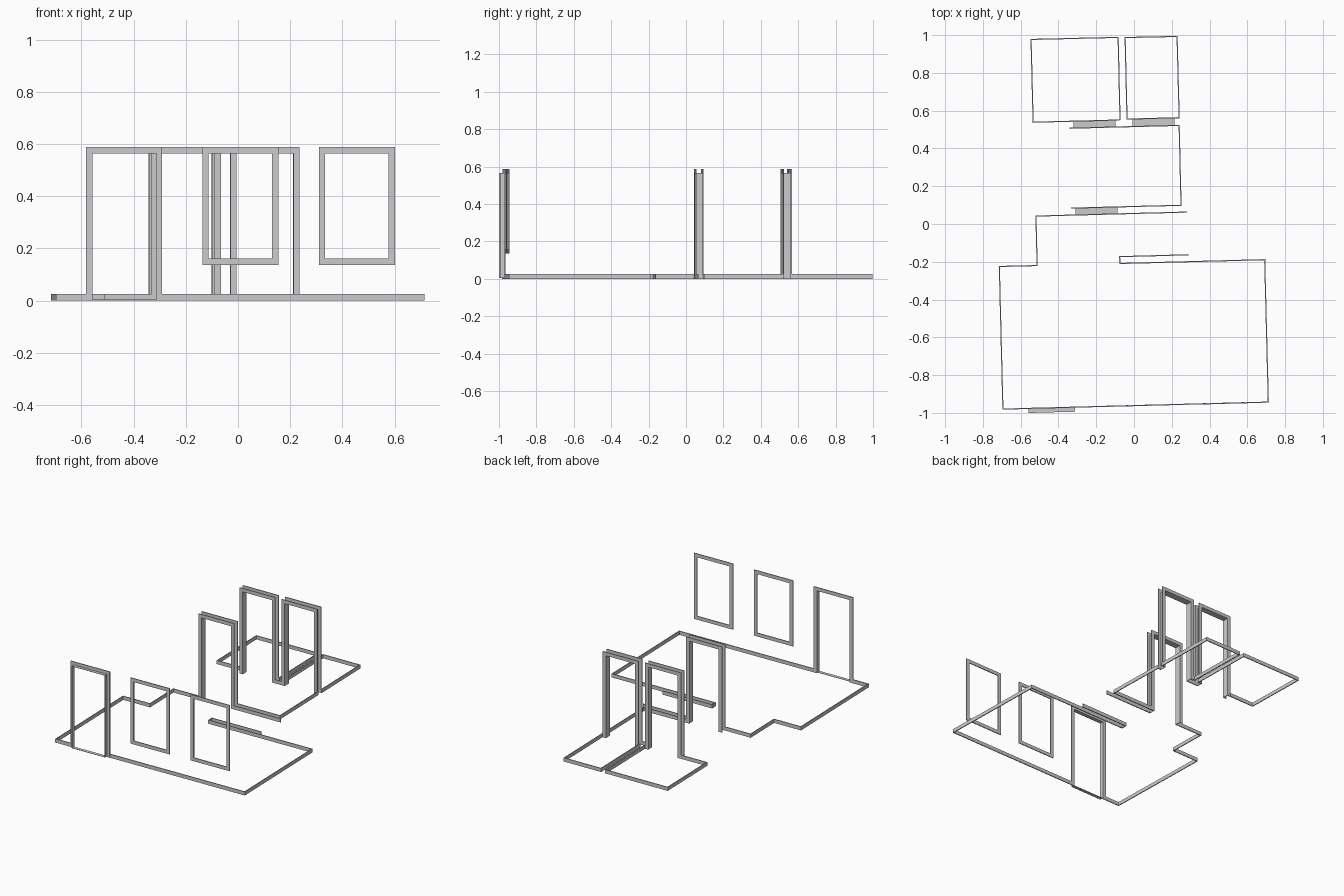
import bpy, bmesh, math
from mathutils import Vector, Matrix

if "Cube" in bpy.data.objects:
    bpy.data.objects.remove(bpy.data.objects["Cube"])

ANGLE = math.radians(1.507)   # the whole plan is slightly turned
SHIFT = Vector((0.003, -0.006, 0))   # centres the plan
THICK = 0.006                 # board thickness
SKIRT_H = 0.025
TRIM = 0.024                  # architrave width
HEAD = 0.564                  # opening height


def ribbon(name, pts, width, d0, d1, closed=False, wall=None):
    """Mitred strip along a 2D path, extruded d0..d1; flat on the floor, or upright at a wall point."""
    p = [Vector(q) for q in pts]
    n = len(p)
    segs = n if closed else n - 1
    nor = []
    for i in range(segs):
        d = (p[(i + 1) % n] - p[i]).normalized()
        nor.append(Vector((-d.y, d.x)))
    bm = bmesh.new()
    rings = []
    for i in range(n):
        a = nor[i - 1] if closed or i > 0 else nor[0]
        b = nor[i] if i < segs else nor[-1]
        off = (a + b) / (1 + a.dot(b)) * width / 2
        ring = []
        for s, d in ((1, d0), (-1, d0), (-1, d1), (1, d1)):
            q = p[i] + off * s
            ring.append(bm.verts.new((q.x, d, q.y) if wall else (q.x, q.y, d)))
        rings.append(ring)
    for i in range(segs):
        r, t = rings[i], rings[(i + 1) % n]
        for k in range(4):
            bm.faces.new((r[k], r[(k + 1) % 4], t[(k + 1) % 4], t[k]))
    if not closed:
        bm.faces.new(rings[0])
        bm.faces.new(rings[-1])
    bmesh.ops.recalc_face_normals(bm, faces=bm.faces)
    mesh = bpy.data.meshes.new(name)
    bm.to_mesh(mesh)
    bm.free()
    ob = bpy.data.objects.new(name, mesh)
    place = Matrix.Translation(SHIFT)
    if wall:
        place = place @ Matrix.Translation((wall[0], wall[1], 0)) @ Matrix.Rotation(ANGLE, 4, 'Z')
    ob.matrix_world = place
    bpy.context.collection.objects.link(ob)
    return ob


def opening(half, grow, bottom):
    """Path round an opening: up one side, across the head, down the other."""
    h = half + grow
    return [(-h, bottom), (-h, HEAD + grow), (h, HEAD + grow), (h, bottom)]


def door(name, x, y0, y1, half, both=True, sill=False):
    """Lining between wall faces y0 and y1, with an architrave on one or both faces."""
    depth = y1 - y0
    ribbon(name + "_lining", opening(half, 0.001, 0.005 if sill else 0), 0.002, 0, depth,
           sill, (x, y0))
    faces = [depth, 0] if both else [depth]
    for i, f in enumerate(faces):
        ribbon(f"{name}_architrave_{i + 1}", opening(half, TRIM / 2, 0), TRIM,
               f - THICK / 2, f + THICK / 2, False, (x, y0))


# doors
door("left_bedroom_door", -0.212, 0.5165, 0.553, 0.109)
door("right_bedroom_door", 0.1005, 0.5245, 0.565, 0.109)
door("hall_door", -0.2015, 0.0565, 0.0935, 0.109)
door("front_door", -0.439, -0.991, -0.967, 0.1215, both=False, sill=True)

# windows
for i, (x, y) in enumerate(((0.006, -0.9555), (0.4525, -0.944))):
    ribbon(f"window_architrave_{i + 1}", opening(0.1215, TRIM / 2, 0.149), TRIM,
           -THICK / 2, THICK / 2, True, (x, y))

# skirting boards, broken at each door
skirting = {
    "left_bedroom": [(-0.345, 0.5497), (-0.537, 0.545), (-0.548, 0.983),
                     (-0.087, 0.994), (-0.077, 0.5565)],
    "right_bedroom": [(-0.031, 0.5615), (-0.04, 0.561), (-0.05, 0.993),
                      (0.225, 0.999), (0.236, 0.5685), (0.232, 0.5684)],
    "hall_between_doors": [(-0.08, 0.520), (-0.031, 0.5213)],
    "hall": [(0.232, 0.528), (0.236, 0.5281), (0.246, 0.105), (-0.07, 0.097)],
    "living_room_stub": [(-0.07, 0.060), (0.278, 0.069)],
    "living_room_left": [(-0.333, 0.053), (-0.522, 0.048), (-0.516, -0.214),
                         (-0.716, -0.219), (-0.697, -0.974), (-0.584, -0.971)],
    "living_room_right": [(-0.294, -0.963), (0.708, -0.937), (0.689, -0.183),
                          (-0.078, -0.203), (-0.079, -0.167), (0.286, -0.157)],
}
for name, path in skirting.items():
    ribbon(name + "_skirting", path, THICK, 0, SKIRT_H)
